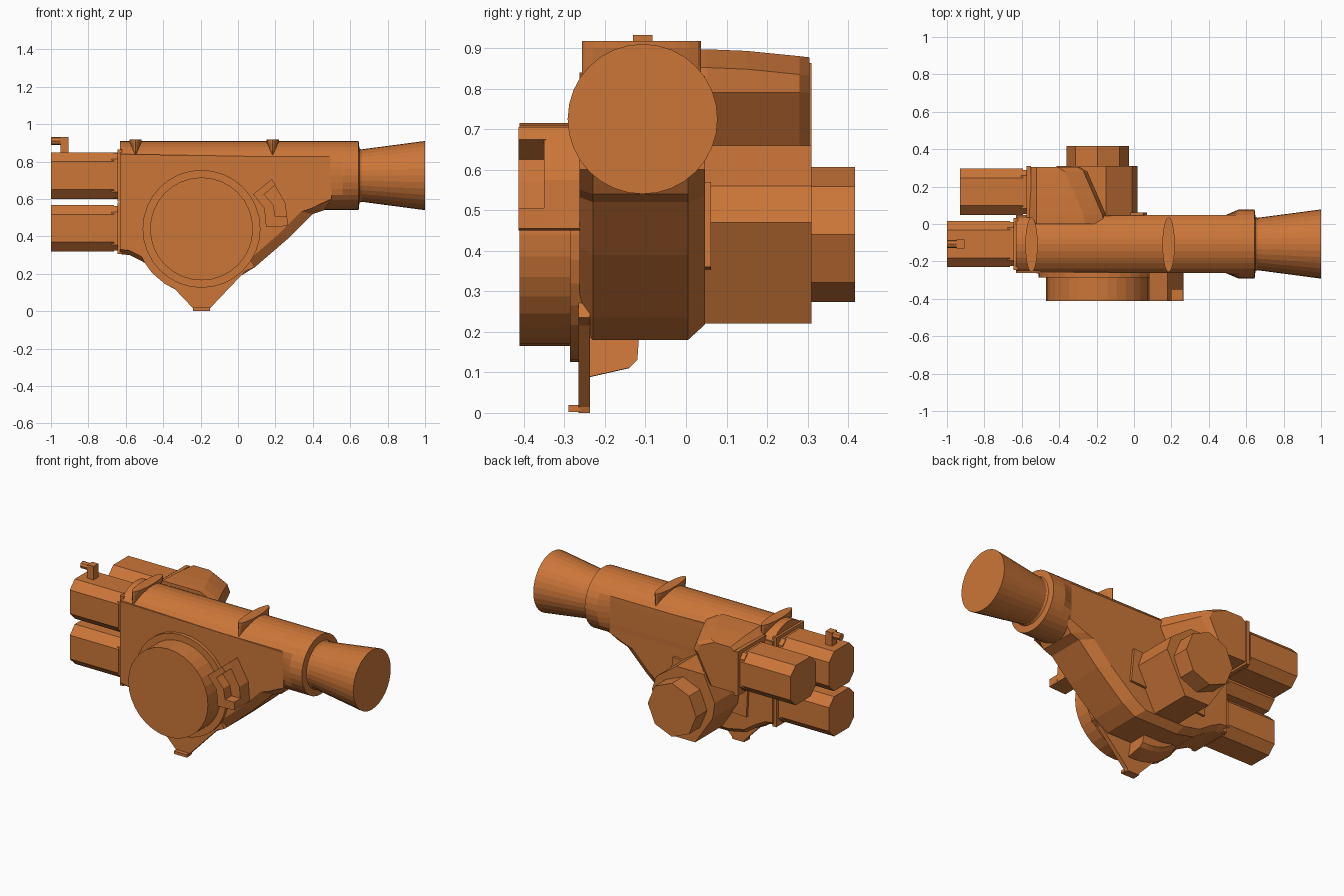
import bpy, bmesh
from math import sin, cos, pi, radians

if "Cube" in bpy.data.objects:
    bpy.data.objects.remove(bpy.data.objects["Cube"])

paint = bpy.data.materials.new("orange_paint")
paint.diffuse_color = (0.6, 0.18, 0.04, 1)
paint.use_nodes = True
paint.node_tree.nodes["Principled BSDF"].inputs["Base Color"].default_value = paint.diffuse_color


def loft(name, layers):
    """Skin a stack of equal-length point rings and cap both ends."""
    bm = bmesh.new()
    rings = [[bm.verts.new(p) for p in ring] for ring in layers]
    n = len(rings[0])
    for a, b in zip(rings, rings[1:]):
        for i in range(n):
            j = (i + 1) % n
            bm.faces.new((a[i], a[j], b[j], b[i]))
    bm.faces.new(rings[0])
    bm.faces.new(rings[-1])
    bmesh.ops.recalc_face_normals(bm, faces=bm.faces)
    caps = [f for f in bm.faces if len(f.verts) > 4]
    bmesh.ops.triangulate(bm, faces=caps)
    mesh = bpy.data.meshes.new(name)
    bm.to_mesh(mesh)
    bm.free()
    mesh.materials.append(paint)
    ob = bpy.data.objects.new(name, mesh)
    bpy.context.collection.objects.link(ob)
    return ob


def prism_y(name, profile, y0, y1):
    return loft(name, [[(x, y, z) for x, z in profile] for y in (y0, y1)])


def box(name, x0, x1, y0, y1, z0, z1):
    return prism_y(name, [(x0, z0), (x1, z0), (x1, z1), (x0, z1)], y0, y1)


def disc_y(name, r, y0, y1, n=32, cx=-0.195, cz=0.44):
    pts = [(cx + r * cos(2 * pi * i / n), cz + r * sin(2 * pi * i / n)) for i in range(n)]
    return prism_y(name, pts, y0, y1)


def ring_x(x, r, flat=9, n=32, cy=-0.107, cz=0.725):
    """Circle across x, with y clipped to +-flat."""
    out = []
    for i in range(n):
        a = 2 * pi * i / n
        out.append((x, cy + max(-flat, min(flat, r * cos(a))), cz + r * sin(a)))
    return out


# Barrel with flattened sides that turn round near the front end
loft("barrel", [ring_x(-0.63, 0.185, 0.155), ring_x(0.49, 0.185, 0.155),
                ring_x(0.56, 0.185), ring_x(0.645, 0.185), ring_x(0.65, 0.14)])
loft("nozzle", [ring_x(0.64, 0.15), ring_x(0.66, 0.14), ring_x(1.0, 0.185)])

# Main body slab with chamfered rim
body = [(-0.63, 0.84), (-0.63, 0.305), (-0.58, 0.30), (-0.51, 0.265), (-0.42, 0.205),
        (-0.30, 0.18), (0.0, 0.18), (0.09, 0.235), (0.27, 0.39), (0.40, 0.52),
        (0.46, 0.54), (0.50, 0.60), (0.50, 0.82)]


def body_ring(y, s):
    return [(-0.63 + (x + 0.63) * (s if z < 0.56 else 1),
             y, 0.725 + (z - 0.725) * (s if z < 0.56 else 1)) for x, z in body]


loft("body", [body_ring(-0.263, 0.94), body_ring(-0.23, 1),
              body_ring(0.005, 1), body_ring(0.047, 0.93)])

# Front flange and cover
disc_y("cover_flange", 0.315, -0.286, -0.24)
disc_y("cover", 0.275, -0.411, -0.28)

# Foot plate with toe
prism_y("foot_plate", [(-0.52, 0.30), (-0.50, 0.26), (-0.46, 0.205), (-0.39, 0.145),
                       (-0.34, 0.12), (-0.24, 0.015), (-0.235, 0), (-0.155, 0), (-0.15, 0.015),
                       (0.04, 0.215), (0.09, 0.235), (0.0, 0.40)], -0.265, -0.237)
box("foot_toe", -0.24, -0.15, -0.29, -0.26, 0.002, 0.02)


# Curved rib wrapping the lower left of the body
def arc(y, r):
    angles = [200 + 7.5 * i for i in range(11)]
    outer = [(-0.19 + r * cos(radians(a)), y, 0.44 + r * sin(radians(a))) for a in angles]
    return outer + [(-0.19, y, 0.30), (-0.42, y, 0.40)]


loft("lower_rib", [arc(-0.25, 0.355), arc(-0.14, 0.33), arc(-0.12, 0.31), arc(-0.115, 0.24)])

# Latch beside the cover
prism_y("latch_base", [(0.08, 0.625), (0.18, 0.705), (0.255, 0.575), (0.265, 0.455),
                       (0.15, 0.45), (0.14, 0.55)], -0.35, -0.25)
prism_y("latch_rim", [(0.08, 0.625), (0.18, 0.705), (0.20, 0.675), (0.14, 0.625),
                      (0.188, 0.57), (0.20, 0.505), (0.263, 0.505), (0.265, 0.455),
                      (0.15, 0.45), (0.14, 0.55)], -0.413, -0.345)


# Chamfered square tubes with collar and mounting plate
def chamfered(x, cy, cz, h, c):
    k = h - c
    return [(x, cy + a, cz + b) for a, b in ((h, -k), (h, k), (k, h), (-k, h),
                                             (-h, k), (-h, -k), (-k, -h), (k, -h))]


for name, x0, x1, cy, cz in (("upper_tube", -1.0, -0.645, -0.107, 0.725),
                             ("lower_tube", -1.0, -0.645, -0.107, 0.443),
                             ("rear_tube", -0.93, -0.575, 0.172, 0.725)):
    loft(name, [chamfered(x, cy, cz, 0.124, 0.05) for x in (x0, x1 - 0.018)])
    loft(name + "_collar", [chamfered(x, cy, cz, 0.118, 0.03) for x in (x1 - 0.03, x1 + 0.01)])
    h = 0.138
    box(name + "_plate", x1, x1 + 0.025, cy - h, cy + h, cz - h, cz + h)

# Small tap on the upper tube
box("tap_stem", -0.95, -0.905, -0.131, -0.083, 0.84, 0.932)
loft("tap_rod", [ring_x(x, 0.022, n=8, cz=0.91) for x in (-1.0, -0.94)])


# Oval lugs on top of the barrel
def oval(cx, rx, ry, z):
    return [(cx + rx * cos(2 * pi * i / 20), -0.11 + ry * sin(2 * pi * i / 20), z) for i in range(20)]


for name, cx in (("rear_lug", -0.548), ("front_lug", 0.185)):
    loft(name, [oval(cx, 0.012, 0.147, 0.835), oval(cx, 0.022, 0.147, 0.855),
                oval(cx, 0.033, 0.147, 0.9), oval(cx, 0.033, 0.147, 0.918)])


# Rear upper housing, tapering away from the barrel
def housing(y, xr, top):
    return [(-0.56, y, 0.60), (-0.56, y, top - 0.035), (-0.52, y, top), (xr - 0.12, y, top),
            (xr - 0.02, y, top - 0.045), (xr, y, 0.79), (xr - 0.10, y, 0.60)]


loft("rear_housing", [housing(0.0, -0.14, 0.897), housing(0.05, -0.15, 0.897),
                      housing(0.15, -0.193, 0.893), housing(0.28, -0.25, 0.88),
                      housing(0.305, -0.29, 0.877)])

# Rear drum, end nut and backing plate
prism_y("rear_drum", [(-0.34, 0.66), (-0.15, 0.66), (-0.01, 0.56), (0.02, 0.47),
                      (-0.11, 0.22), (-0.28, 0.22), (-0.40, 0.40), (-0.415, 0.50)], 0.03, 0.309)
disc_y("drum_nut", 0.167, 0.30, 0.417, n=8)
prism_y("drum_backing", [(-0.46, 0.33), (-0.47, 0.54), (0.05, 0.57), (0.07, 0.36)], 0.03, 0.062)
